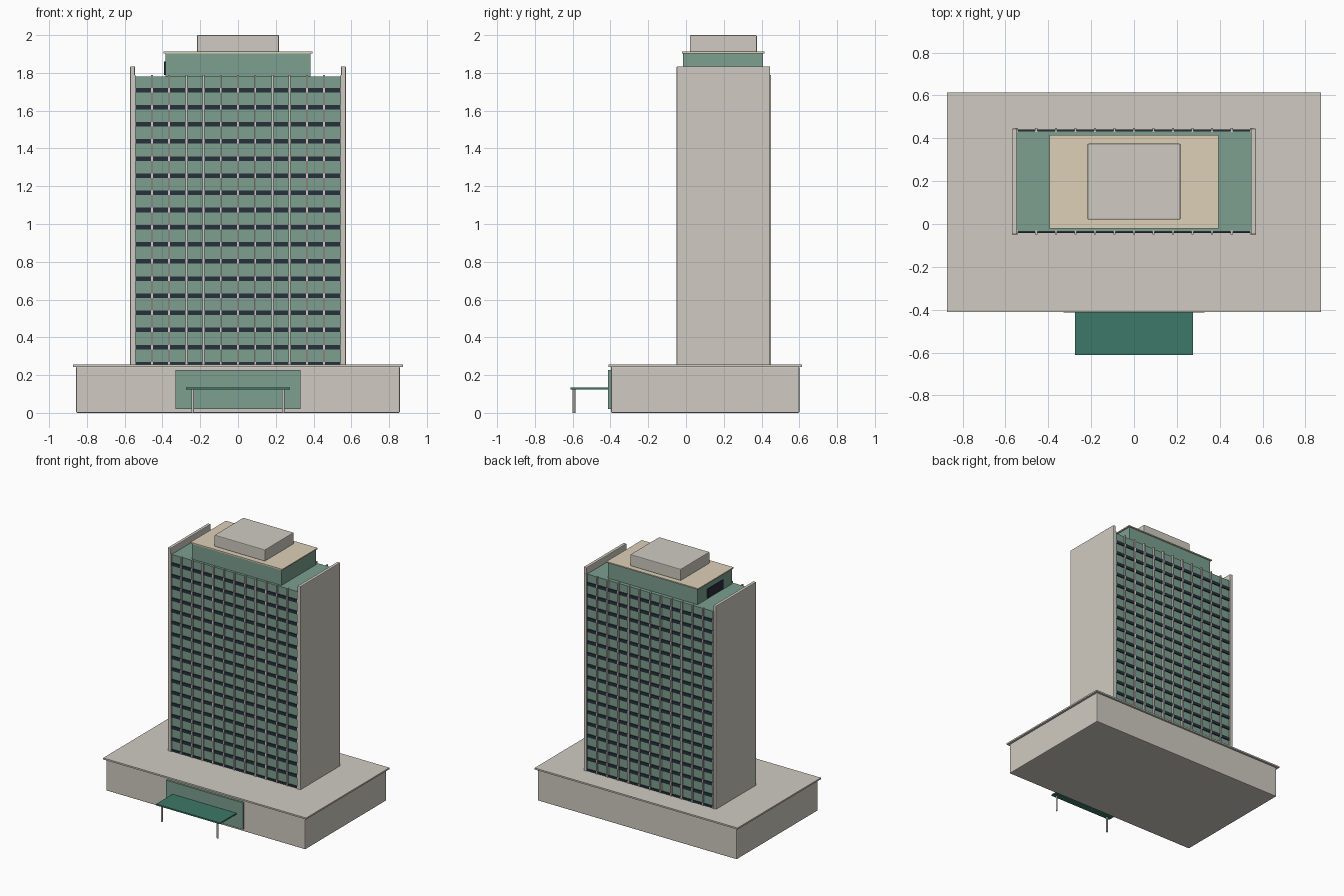
import bpy, bmesh
from mathutils import Vector

if "Cube" in bpy.data.objects:
    bpy.data.objects.remove(bpy.data.objects["Cube"])


def material(name, rgb):
    m = bpy.data.materials.new(name)
    m.diffuse_color = (*rgb, 1)
    m.use_nodes = True
    m.node_tree.nodes["Principled BSDF"].inputs["Base Color"].default_value = m.diffuse_color
    return m


CONCRETE = material("concrete", (0.63, 0.60, 0.54))
GLASS = material("green_glass", (0.20, 0.35, 0.28))
DARK = material("dark_band", (0.02, 0.03, 0.045))
CANOPY = material("canopy_green", (0.045, 0.19, 0.14))
TAN = material("tan_roof", (0.73, 0.63, 0.47))


def add_boxes(name, boxes, mat, bevel=0):
    """One object made of boxes, each given as (x0, x1, y0, y1, z0, z1)."""
    bm = bmesh.new()
    for x0, x1, y0, y1, z0, z1 in boxes:
        lo, hi = Vector((x0, y0, z0)), Vector((x1, y1, z1))
        verts = bmesh.ops.create_cube(bm, size=1)["verts"]
        bmesh.ops.scale(bm, vec=hi - lo, verts=verts)
        bmesh.ops.translate(bm, vec=(lo + hi) / 2, verts=verts)
    mesh = bpy.data.meshes.new(name)
    bm.to_mesh(mesh)
    bm.free()
    mesh.materials.append(mat)
    obj = bpy.data.objects.new(name, mesh)
    bpy.context.collection.objects.link(obj)
    if bevel:
        mod = obj.modifiers.new("edge_bevel", "BEVEL")
        mod.width = bevel
        mod.segments = 2
    return obj


# Podium with overhanging roof slab
add_boxes("podium", [(-0.857, 0.857, -0.397, 0.60, 0, 0.245)], CONCRETE, 0.006)
add_boxes("podium_roof", [(-0.873, 0.873, -0.41, 0.614, 0.243, 0.255)], CONCRETE)

# Entrance glazing and canopy on two posts
add_boxes("entrance_glass", [(-0.33, 0.33, -0.412, -0.39, 0.02, 0.228)], GLASS)
add_boxes("canopy", [(-0.275, 0.275, -0.612, -0.405, 0.123, 0.134)], CANOPY)
for side, x in (("left", -0.24), ("right", 0.24)):
    bpy.ops.mesh.primitive_cylinder_add(vertices=12, radius=0.007, depth=0.125,
                                        location=(x, -0.593, 0.0625))
    post = bpy.context.object
    post.name = "canopy_post_" + side
    post.data.materials.append(CONCRETE)
    bpy.ops.object.shade_smooth_by_angle()

# Tower body
Y0, Y1, ROOF = -0.035, 0.435, 1.785
add_boxes("tower_body", [(-0.546, 0.546, Y0, Y1, 0.25, ROOF - 0.003)], GLASS)

# Blank end walls rising above the roof
add_boxes("end_walls", [(s - 0.0125, s + 0.0125, -0.049, 0.445, 0.25, 1.835)
                        for s in (-0.558, 0.558)], CONCRETE, 0.005)

# Dark floor bands and mullions on the front and back facades
facades = ((Y0, -1), (Y1, 1))
bands, mullions = [], []
for y, s in facades:
    for i in range(17):
        z = 1.709 - 0.0907 * i
        ya, yb = sorted((y - s * 0.005, y + s * 0.007))
        bands.append((-0.546, 0.546, ya, yb, z - 0.012, z + 0.012))
    for i in range(-6, 7):
        x = 0.0912 * i
        ya, yb = sorted((y - s * 0.005, y + s * 0.014))
        mullions.append((x - 0.005, x + 0.005, ya, yb, 0.25, ROOF + 0.003))
add_boxes("floor_bands", bands, DARK)
add_boxes("mullions", mullions, CONCRETE)

# Penthouse with side opening, roof slab and plant room
add_boxes("penthouse", [(-0.385, 0.385, -0.016, 0.407, 1.775, 1.905)], GLASS)
add_boxes("penthouse_opening", [(-0.391, -0.38, 0.10, 0.29, 1.79, 1.86)], DARK)
add_boxes("penthouse_roof", [(-0.395, 0.395, -0.021, 0.415, 1.903, 1.912)], TAN)
add_boxes("plant_room", [(-0.217, 0.217, 0.02, 0.375, 1.91, 2.0)], CONCRETE, 0.005)
